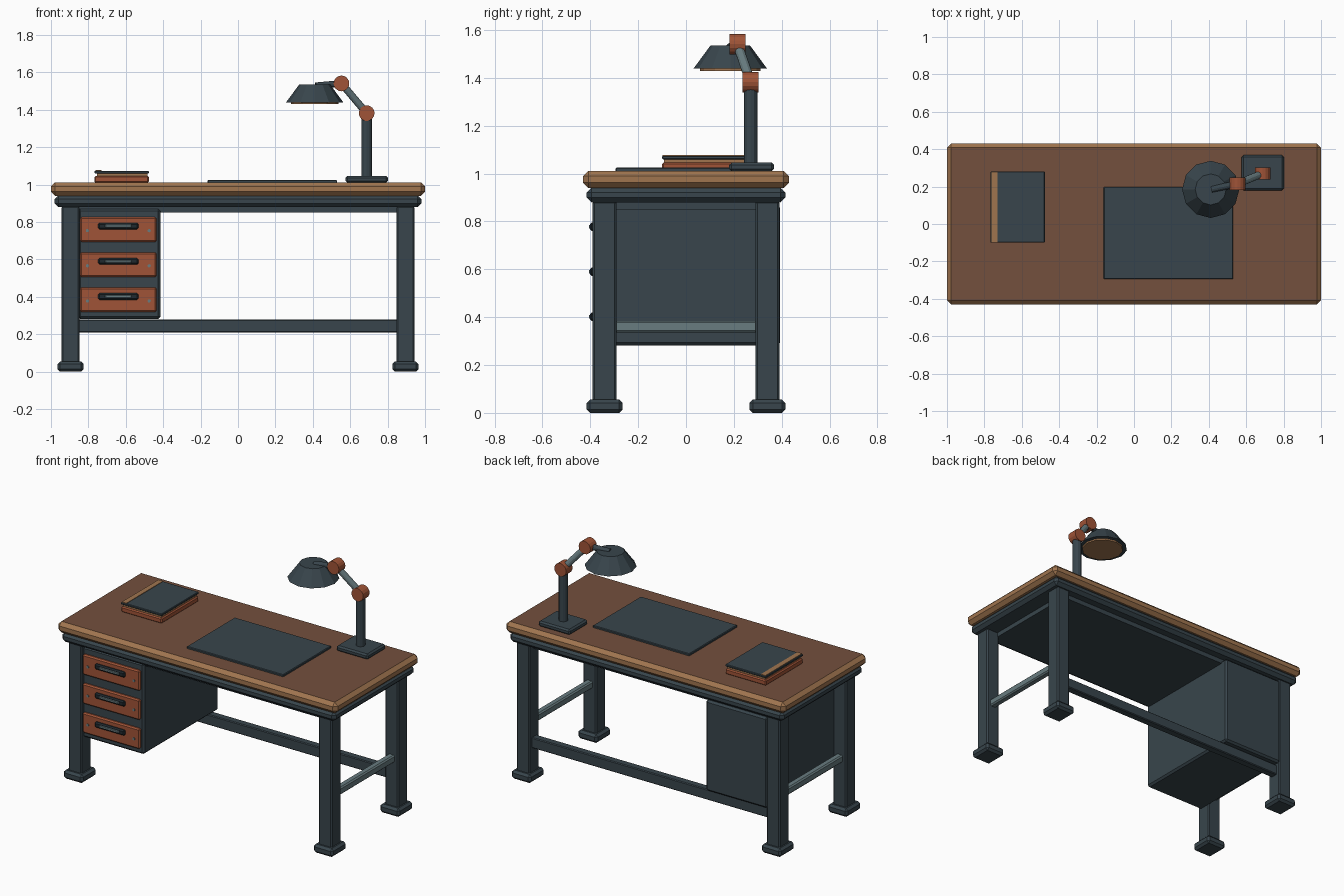
import bpy
import bmesh
import math
from mathutils import Vector

cube = bpy.data.objects.get("Cube")
if cube:
    bpy.data.objects.remove(cube, do_unlink=True)


def material(name, hex_code):
    """Flat material from an sRGB hex code, stored as linear values."""
    srgb = [int(hex_code[i:i + 2], 16) / 255 for i in (0, 2, 4)]
    rgba = [c / 12.92 if c < 0.04045 else ((c + 0.055) / 1.055) ** 2.4 for c in srgb] + [1]
    m = bpy.data.materials.new(name)
    m.use_nodes = True
    m.diffuse_color = rgba
    m.node_tree.nodes["Principled BSDF"].inputs["Base Color"].default_value = rgba
    return m


SLATE = material("slate_metal", "38454c")
DARK = material("dark_metal", "20292e")
STEEL = material("pale_steel", "687c80")
BROWN = material("brown_wood", "74503d")
TAN = material("tan_wood", "a0754f")
RUST = material("rust_orange", "a05437")


def add_object(name, bm, mat):
    mesh = bpy.data.meshes.new(name)
    bm.normal_update()
    bm.to_mesh(mesh)
    bm.free()
    mesh.materials.append(mat)
    obj = bpy.data.objects.new(name, mesh)
    bpy.context.collection.objects.link(obj)
    return obj


def box(name, x, y, z, mat, chamfer=0.0):
    """Chamfered box from (min, max) pairs on each axis."""
    bm = bmesh.new()
    bmesh.ops.create_cube(bm, size=1)
    for v in bm.verts:
        v.co = [(lo + hi) / 2 + c * (hi - lo) for c, (lo, hi) in zip(v.co, (x, y, z))]
    if chamfer:
        bmesh.ops.bevel(bm, geom=bm.edges[:], offset=chamfer, segments=1, affect='EDGES')
    return add_object(name, bm, mat)


def rod(name, start, end, r1, mat, r2=None, sides=12):
    """Cylinder or cone between two points."""
    start, end = Vector(start), Vector(end)
    axis = end - start
    bm = bmesh.new()
    bmesh.ops.create_cone(bm, cap_ends=True, segments=sides, radius1=r1,
                          radius2=r1 if r2 is None else r2, depth=axis.length)
    turn = axis.to_track_quat('Z', 'Y').to_matrix()
    for v in bm.verts:
        v.co = turn @ v.co + (start + end) / 2
    return add_object(name, bm, mat)


def around(centre, width):
    return (centre - width / 2, centre + width / 2)


# Tabletop: tan chamfered edge, brown upper face
top = box("tabletop", (-1, 1), (-0.43, 0.43), (0.94, 1.012), TAN, 0.022)
top.data.materials.append(BROWN)
for face in top.data.polygons:
    if face.normal.z > 0.9:
        face.material_index = 1

# Frame under the top
box("apron", (-0.98, 0.98), (-0.415, 0.415), (0.88, 0.942), SLATE, 0.02)
box("underside_panel", (-0.86, 0.86), (-0.35, 0.35), (0.85, 0.885), SLATE)

# Legs, feet and side rails
LEG_X, LEG_Y = 0.895, 0.34
for sx, side in ((-1, "right"), (1, "left")):
    for sy, end in ((-1, "front"), (1, "back")):
        x, y = sx * LEG_X, sy * LEG_Y
        box(f"{end}_{side}_leg", around(x, 0.095), around(y, 0.1), (0.03, 0.885), SLATE, 0.008)
        box(f"{end}_{side}_foot", around(x, 0.14), around(y, 0.15), (0, 0.055), SLATE, 0.014)
    box(f"{side}_side_rail", around(sx * LEG_X, 0.045), (-0.3, 0.3), (0.337, 0.385), STEEL, 0.008)
box("back_stretcher", (-0.86, 0.86), around(LEG_Y, 0.05), (0.21, 0.278), SLATE, 0.005)

# Drawer cabinet
box("drawer_cabinet", (-0.855, -0.415), (-0.37, 0.393), (0.282, 0.87), SLATE, 0.012)
DRAWER_X = -0.64
for i in range(3):
    z = 0.76 - i * 0.188
    grip = z + 0.018
    box(f"drawer_front_{i + 1}", around(DRAWER_X, 0.41), (-0.386, -0.36), around(z, 0.132), RUST, 0.008)
    box(f"handle_{i + 1}", around(DRAWER_X, 0.215), (-0.402, -0.38), around(grip, 0.036), DARK, 0.008)
    box(f"handle_grip_{i + 1}", around(DRAWER_X, 0.14), (-0.406, -0.39), around(grip, 0.016), STEEL, 0.003)
    for dx in (-0.165, 0.165):
        rod(f"drawer_screw_{i + 1}", (DRAWER_X + dx, -0.38, z - 0.006),
            (DRAWER_X + dx, -0.39, z - 0.006), 0.009, STEEL, sides=8)

# Desk pad
box("desk_pad", (-0.162, 0.53), (-0.295, 0.198), (1.008, 1.025), SLATE, 0.004)

# Stacked notebook
BOOK_X, BOOK_Y = (-0.768, -0.477), (-0.1, 0.28)
box("lower_book", BOOK_X, BOOK_Y, (1.01, 1.047), RUST, 0.007)
box("book_pages", (-0.755, -0.485), (-0.092, 0.272), (1.045, 1.062), TAN)
box("book_cover", BOOK_X, BOOK_Y, (1.06, 1.074), SLATE, 0.003)
box("book_spine_strip", (-0.763, -0.73), (-0.098, 0.278), (1.072, 1.077), TAN)

# Desk lamp
ELBOW = Vector((0.688, 0.27, 1.382))
KNUCKLE = Vector((0.553, 0.215, 1.541))
SHADE_X, SHADE_Y = 0.41, 0.185
box("lamp_base", (0.575, 0.802), (0.18, 0.368), (1.01, 1.046), SLATE, 0.01)
rod("lamp_post", (ELBOW.x, ELBOW.y, 1.03), ELBOW, 0.028, SLATE)
rod("lamp_lower_arm", ELBOW, KNUCKLE, 0.02, STEEL)
rod("lamp_upper_arm", KNUCKLE, (SHADE_X + 0.005, SHADE_Y, 1.528), 0.018, SLATE)
half = Vector((0, 0.033, 0))
for name, joint in (("lamp_elbow", ELBOW), ("lamp_knuckle", KNUCKLE)):
    rod(name, joint - half, joint + half, 0.042, RUST, sides=16)
rod("lamp_shade", (SHADE_X, SHADE_Y, 1.44), (SHADE_X, SHADE_Y, 1.535), 0.153, SLATE, 0.083)
rod("lamp_diffuser", (SHADE_X, SHADE_Y, 1.43), (SHADE_X, SHADE_Y, 1.45), 0.127, TAN)
